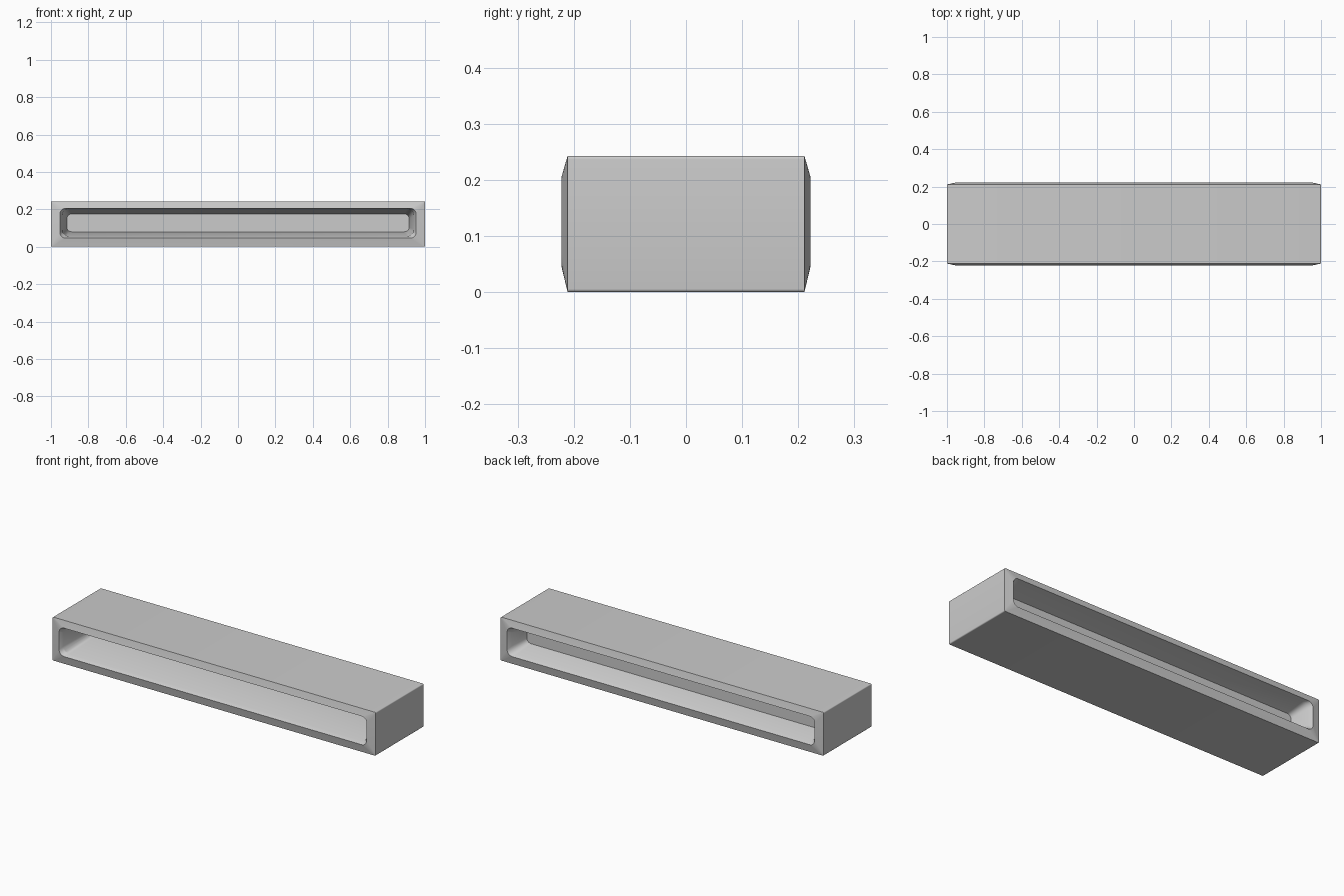
import bpy, bmesh, math

if "Cube" in bpy.data.objects:
    bpy.data.objects.remove(bpy.data.objects["Cube"])


def rounded_loop(bm, y, half_x, z0, z1, r, steps=5):
    """Ring of vertices: rounded rectangle in the XZ plane at depth y."""
    ring = []
    corners = [(half_x - r, z1 - r, 0), (-half_x + r, z1 - r, 90),
               (-half_x + r, z0 + r, 180), (half_x - r, z0 + r, 270)]
    for cx, cz, start in corners:
        for i in range(steps + 1):
            a = math.radians(start + 90 * i / steps)
            ring.append(bm.verts.new((cx + r * math.cos(a), y, cz + r * math.sin(a))))
    return ring


# Sections from the front recess panel, over the shell, to the rear recess panel:
# depth y, half width, bottom, top, corner radius
sections = [
    (0.070, 0.915, 0.080, 0.175, 0.025),   # front recess floor
    (-0.200, 0.940, 0.056, 0.203, 0.035),  # front recess mouth
    (-0.222, 0.952, 0.046, 0.205, 0.030),  # raised front lip
    (-0.211, 1.000, 0.000, 0.243, 0.006),  # front outer edge
    (0.211, 1.000, 0.000, 0.243, 0.006),   # rear outer edge
    (0.222, 0.952, 0.046, 0.205, 0.030),   # raised rear lip
    (0.200, 0.940, 0.056, 0.203, 0.035),   # rear recess mouth
    (0.100, 0.915, 0.080, 0.175, 0.025),   # rear recess floor
]

bm = bmesh.new()
rings = [rounded_loop(bm, *s) for s in sections]
for a, b in zip(rings, rings[1:]):
    n = len(a)
    for i in range(n):
        j = (i + 1) % n
        bm.faces.new((a[i], a[j], b[j], b[i]))
bm.faces.new(rings[0])
bm.faces.new(rings[-1])
bmesh.ops.recalc_face_normals(bm, faces=bm.faces)

mesh = bpy.data.meshes.new("recessed_shelf_box")
bm.to_mesh(mesh)
bm.free()
box = bpy.data.objects.new("recessed_shelf_box", mesh)
bpy.context.collection.objects.link(box)
bpy.context.view_layer.objects.active = box
box.select_set(True)
bpy.ops.object.shade_smooth_by_angle(angle=math.radians(30))
